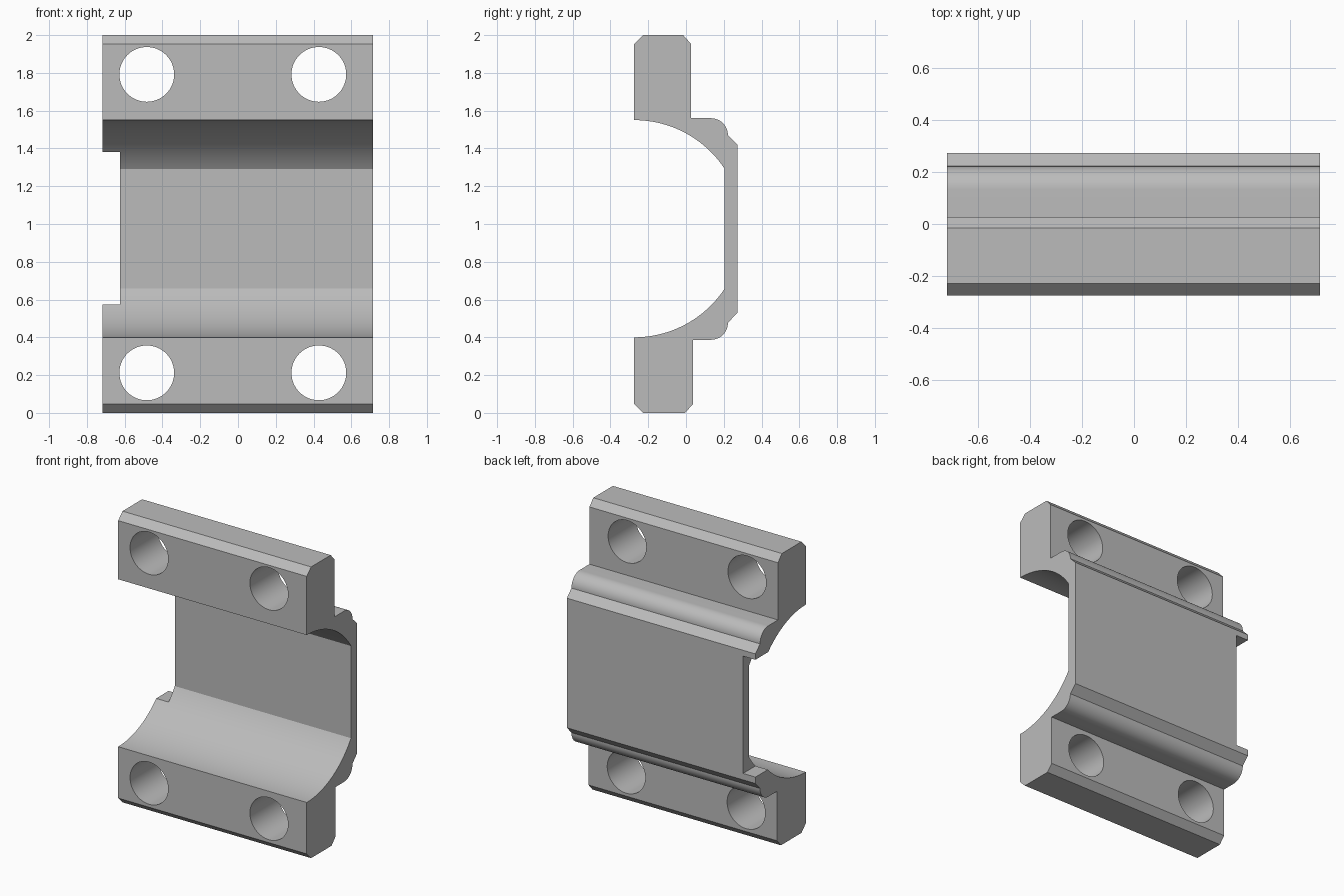
import bpy, bmesh, math

cube = bpy.data.objects.get("Cube")
if cube:
    bpy.data.objects.remove(cube, do_unlink=True)

X_MIN, X_MAX = -0.718, 0.715
MID = 0.975            # height of the bore axis
FRONT, BACK = -0.275, 0.272

grey = bpy.data.materials.new("plain grey")
grey.use_nodes = True
colour = (0.5, 0.5, 0.5, 1)
grey.diffuse_color = colour
grey.node_tree.nodes["Principled BSDF"].inputs["Base Color"].default_value = colour


def arc(cy, cz, r, a0, a1, n):
    return [(cy + r * math.cos(math.radians(a0 + (a1 - a0) * i / n)),
             cz + r * math.sin(math.radians(a0 + (a1 - a0) * i / n))) for i in range(n + 1)]


def half(flange_end, flange_back, shoulder):
    """Half profile (y, height above bore axis), inner wall to outer wall."""
    r, c = 0.575, 0.047
    pts = arc(FRONT, 0, r, math.degrees(math.acos(0.48 / r)), 90, 32)
    pts += [(FRONT, flange_end - c), (FRONT + c, flange_end),
            (flange_back - c + 0.005, flange_end), (flange_back, flange_end - c),
            (flange_back, shoulder)]
    pts += arc(0.132, shoulder - 0.09, 0.09, 90, 0, 16)
    return pts + [(BACK, 0.445)]


def new_object(name, bm):
    bmesh.ops.recalc_face_normals(bm, faces=bm.faces)
    mesh = bpy.data.meshes.new(name)
    bm.to_mesh(mesh)
    bm.free()
    mesh.materials.append(grey)
    ob = bpy.data.objects.new(name, mesh)
    bpy.context.collection.objects.link(ob)
    return ob


# Clamp body: cross-section extruded along x
upper = [(y, MID + h) for y, h in half(2 - MID, 0.027, 0.585)]
lower = [(y, MID - h) for y, h in half(MID, 0.037, 0.588)]
bm = bmesh.new()
section = bm.faces.new([bm.verts.new((X_MIN, y, z)) for y, z in upper + lower[::-1]])
side = bmesh.ops.extrude_face_region(bm, geom=[section], use_keep_orig=True)
moved = [v for v in side["geom"] if isinstance(v, bmesh.types.BMVert)]
bmesh.ops.translate(bm, verts=moved, vec=(X_MAX - X_MIN, 0, 0))
body = new_object("clamp_body", bm)

# Bolt hole cutters
cutters = []
for x in (-0.483, 0.428):
    for z in (0.212, 1.792):
        bpy.ops.mesh.primitive_cylinder_add(vertices=64, radius=0.145, depth=1,
                                            location=(x, 0, z), rotation=(math.pi / 2, 0, 0))
        cutters.append(bpy.context.object)

# Notch cutter on the right end of the wall
bpy.ops.mesh.primitive_cube_add(size=1, location=(-0.824, 0, 0.977))
notch = bpy.context.object
notch.scale = (0.4, 2, 0.806)
cutters.append(notch)

bpy.ops.object.select_all(action="DESELECT")
body.select_set(True)
bpy.context.view_layer.objects.active = body
for cutter in cutters:
    cutter.hide_render = True
    cut = body.modifiers.new("cut", "BOOLEAN")
    cut.operation = "DIFFERENCE"
    cut.solver = "EXACT"
    cut.object = cutter
    bpy.ops.object.modifier_apply(modifier=cut.name)
for cutter in cutters:
    bpy.data.objects.remove(cutter, do_unlink=True)

# Single colour on every face, smooth curves with crisp edges
body.data.materials.clear()
body.data.materials.append(grey)
for face in body.data.polygons:
    face.material_index = 0
bpy.ops.object.shade_smooth_by_angle(angle=math.radians(25))
